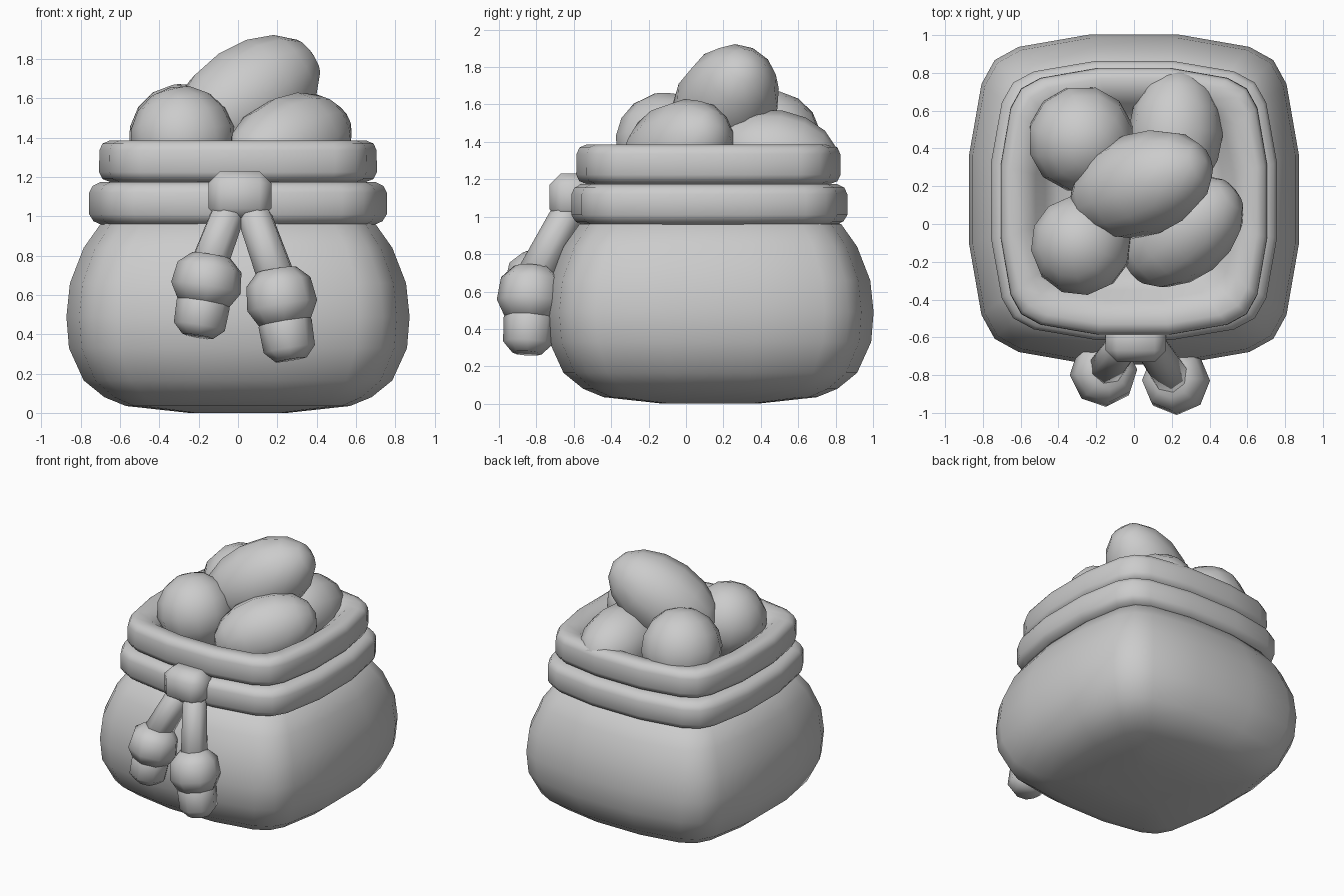
import bpy, bmesh
from math import cos, sin, pi
from mathutils import Vector, Matrix

old = bpy.data.objects.get("Cube")
if old:
    bpy.data.objects.remove(old, do_unlink=True)

grey = bpy.data.materials.new("plain_grey")
grey.use_nodes = True
colour = (0.6, 0.6, 0.6, 1)
grey.diffuse_color = colour
grey.node_tree.nodes["Principled BSDF"].inputs["Base Color"].default_value = colour


def finish(name, bm):
    bmesh.ops.recalc_face_normals(bm, faces=bm.faces)
    mesh = bpy.data.meshes.new(name)
    bm.to_mesh(mesh)
    bm.free()
    mesh.materials.append(grey)
    mesh.shade_smooth()
    ob = bpy.data.objects.new(name, mesh)
    bpy.context.collection.objects.link(ob)
    return ob


# Rounded square outline: one corner, turned four times
CORNER = [(1, -0.27), (1, 0.27), (0.925, 0.70), (0.845, 0.845), (0.70, 0.925)]
SQUARE = [Matrix.Rotation(k * pi / 2, 2) @ Vector(p) for k in range(4) for p in CORNER]


def loft(name, rings, cap=True):
    bm = bmesh.new()
    loops = [[bm.verts.new(p) for p in ring] for ring in rings]
    n = len(rings[0])
    for a, b in zip(loops, loops[1:]):
        for i in range(n):
            j = (i + 1) % n
            bm.faces.new((a[i], a[j], b[j], b[i]))
    if cap:
        bm.faces.new(loops[0])
        bm.faces.new(loops[-1])
    return finish(name, bm)


def square_loft(name, profile, cy, depth=1.0):
    return loft(name, [[(p.x * r, cy + p.y * r * depth, z) for p in SQUARE]
                       for r, z in profile])


def turned(name, start, end, profile, sides=8):
    """Turn (radius, fraction along axis) pairs around a line."""
    start, end = Vector(start), Vector(end)
    q = (end - start).to_track_quat('Z', 'Y')
    return loft(name, [[start.lerp(end, t) + q @ Vector((r * cos(2 * pi * (i + 0.5) / sides),
                                                          r * sin(2 * pi * (i + 0.5) / sides), 0))
                        for i in range(sides)] for r, t in profile])


def lump(name, centre, direction, length, radius):
    """Egg-shaped filling stretched along a direction."""
    bm = bmesh.new()
    bmesh.ops.create_uvsphere(bm, u_segments=12, v_segments=8, radius=1.0)
    q = Vector(direction).to_track_quat('Z', 'Y').to_matrix().to_4x4()
    m = Matrix.Translation(centre) @ q @ Matrix.Diagonal((radius, radius, length, 1))
    bm.transform(m)
    return finish(name, bm)


# Sack body
square_loft("sack_body", [(0.25, 0.0), (0.57, 0.035), (0.68, 0.08), (0.785, 0.165),
                          (0.86, 0.33), (0.873, 0.49), (0.855, 0.66), (0.785, 0.84),
                          (0.70, 0.96), (0.60, 1.0)], 0.13)

# Tie band and rolled rim with a sunken inside
square_loft("tie_band", [(0.58, 0.955), (0.69, 0.955), (0.735, 0.975), (0.757, 1.01),
                         (0.757, 1.12), (0.74, 1.155), (0.70, 1.175), (0.58, 1.175)], 0.125, 0.975)
square_loft("rolled_rim", [(0.58, 1.175), (0.65, 1.175), (0.69, 1.19), (0.707, 1.225),
                           (0.705, 1.335), (0.69, 1.37), (0.65, 1.387), (0.58, 1.375),
                           (0.52, 1.33), (0.47, 1.25), (0.40, 1.2), (0.2, 1.18)], 0.12)

# Filling
lump("top_lump", (0.04, 0.21, 1.595), (0.79, 0.29, 0.54), 0.43, 0.275)
lump("front_right_lump", (-0.28, -0.11, 1.395), (-0.25, 0.1, 1), 0.27, 0.27)
lump("front_left_lump", (0.26, -0.04, 1.36), (0.74, 0.58, 0.34), 0.37, 0.255)
lump("back_right_lump", (-0.28, 0.45, 1.39), (0.2, -0.2, 1), 0.285, 0.285)
lump("back_left_lump", (0.22, 0.48, 1.32), (0.05, 1, -0.15), 0.34, 0.25)

# Knot: bevelled block
bm = bmesh.new()
bmesh.ops.create_cube(bm, size=1)
bm.transform(Matrix.Translation((0.01, -0.61, 1.105)) @ Matrix.Diagonal((0.32, 0.24, 0.25, 1)))
bmesh.ops.bevel(bm, geom=bm.edges[:], offset=0.06, segments=1, affect='EDGES')
finish("knot", bm)

# Two hanging cords, each with a bead and a tip
TASSELS = {
    "right": ((-0.04, -0.62, 1.04), (-0.16, -0.78, 0.72), (-0.135, -0.775, 0.80), (-0.205, -0.81, 0.39)),
    "left": ((0.07, -0.62, 1.04), (0.205, -0.82, 0.66), (0.195, -0.82, 0.73), (0.27, -0.85, 0.27)),
}
for side, (knot, join, top, bottom) in TASSELS.items():
    turned(side + "_cord", knot, join, [(0.07, 0), (0.09, 0.15), (0.10, 1)])
    turned(side + "_bead", top, bottom, [(0.10, 0), (0.165, 0.14), (0.18, 0.40),
                                         (0.135, 0.58), (0.10, 0.60)])
    turned(side + "_tip", top, bottom, [(0.12, 0.5), (0.137, 0.6), (0.132, 0.88), (0.08, 1)])
